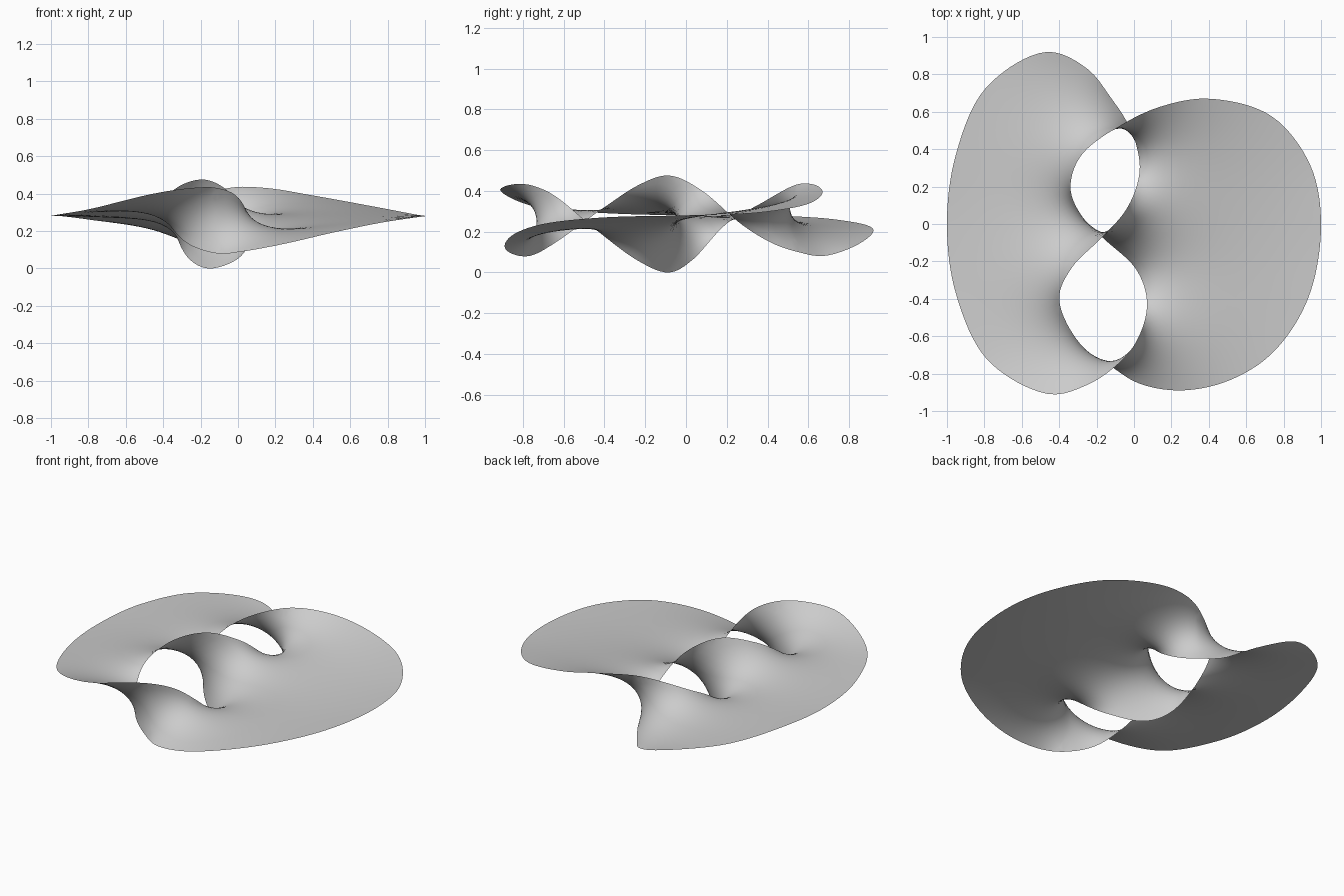
import bpy, bmesh
from mathutils import Vector

cube = bpy.data.objects.get("Cube")
if cube:
    bpy.data.objects.remove(cube, do_unlink=True)

# One closed knotted rim in six arcs; each arc ends where the next begins.
# Crossings: back, front and middle, each with a high and a low strand.
ARCS = {
    "left_outer": [(-.04, .55, .10), (-.12, .67, .08), (-.25, .83, .13), (-.47, .92, .21),
                   (-.79, .73, .26), (-.95, .38, .28), (-1, 0, .28), (-.95, -.38, .29),
                   (-.78, -.73, .32), (-.45, -.91, .40), (-.25, -.86, .43)],
    "front_hole_right": [(-.11, -.77, .43), (0, -.65, .38), (.07, -.43, .2), (.01, -.24, .06)],
    "back_hole_left": [(-.16, -.08, 0), (-.27, .03, .06), (-.34, .2, .24), (-.28, .37, .34)],
    "right_outer": [(-.05, .54, .43), (.15, .63, .43), (.4, .67, .39), (.73, .58, .33),
                    (.94, .32, .29), (1, 0, .28), (.93, -.4, .27), (.74, -.69, .24),
                    (.5, -.84, .19), (.24, -.89, .13), (.02, -.85, .09)],
    "front_hole_left": [(-.11, -.77, .08), (-.28, -.65, .14), (-.4, -.4, .32), (-.33, -.23, .43)],
    "back_hole_right": [(-.18, -.08, .475), (-.04, .08, .4), (.03, .28, .23), (.01, .43, .14)],
}
BAND, HOLE, ACROSS = 8, 26, 18
SPAN = 3 * BAND + 2 * HOLE


def spline(p0, p1, p2, p3, s):
    """Centripetal spline point between p1 and p2."""
    t0 = 0
    t1 = t0 + (p1 - p0).length ** .5
    t2 = t1 + (p2 - p1).length ** .5
    t3 = t2 + (p3 - p2).length ** .5
    t = t1 + (t2 - t1) * s
    mix = lambda a, b, ta, tb: a.lerp(b, (t - ta) / (tb - ta))
    a, b, c = mix(p0, p1, t0, t1), mix(p1, p2, t1, t2), mix(p2, p3, t2, t3)
    return mix(mix(a, b, t0, t2), mix(b, c, t1, t3), t1, t2)


def resample(points, count):
    """Evenly spaced points along a polyline."""
    lengths = [0]
    for a, b in zip(points, points[1:]):
        lengths.append(lengths[-1] + (b - a).length)
    result, j = [], 0
    for i in range(count + 1):
        d = lengths[-1] * i / count
        while j < len(points) - 2 and lengths[j + 1] < d:
            j += 1
        result.append(points[j].lerp(points[j + 1], (d - lengths[j]) / (lengths[j + 1] - lengths[j])))
    return result


# Smooth the rim and cut it back into its arcs
loop = [Vector(p) for arc in ARCS.values() for p in arc]
rim, start = {}, 0
for name, arc in ARCS.items():
    dense = []
    for k in range(start, start + len(arc)):
        quad = [loop[(k + o) % len(loop)] for o in (-1, 0, 1, 2)]
        dense += [spline(*quad, s / 12) for s in range(12)]
    start += len(arc)
    dense.append(loop[start % len(loop)])
    rim[name] = resample(dense, SPAN if "outer" in name else HOLE)


def inner_edge(front_hole, back_hole, first, last):
    """Front band, hole edge, middle band, hole edge, back band, from front to back."""
    pieces = [[first, front_hole[0]], front_hole, [front_hole[-1], back_hole[0]],
              back_hole, [back_hole[-1], last]]
    path = [first]
    for piece in pieces:
        path += resample(piece, BAND if len(piece) == 2 else HOLE)[1:]
    return path


# Each sheet spans from its outer rim to the bands and hole edges
left_outer = rim["left_outer"][::-1]
right_outer = rim["right_outer"][::-1]
left_inner = inner_edge(rim["front_hole_left"], rim["back_hole_left"], left_outer[0], left_outer[-1])
right_inner = inner_edge(rim["front_hole_right"], rim["back_hole_right"][::1], right_outer[0], right_outer[-1])

bm = bmesh.new()
for outer, inner in ((left_outer, left_inner), (right_outer, right_inner)):
    grid = [[bm.verts.new(a.lerp(b, j / ACROSS)) for j in range(ACROSS + 1)]
            for a, b in zip(outer, inner)]
    for r0, r1 in zip(grid, grid[1:]):
        for j in range(ACROSS):
            bm.faces.new((r0[j], r0[j + 1], r1[j + 1], r1[j]))
bmesh.ops.remove_doubles(bm, verts=bm.verts, dist=.00002)
bmesh.ops.triangulate(bm, faces=bm.faces)
bm.verts.index_update()

# Relax the inside into a taut film while the rim stays put
pos = [v.co.copy() for v in bm.verts]
free = [v for v in bm.verts if not v.is_boundary]


def relax(links, rounds, rate):
    for _ in range(rounds):
        for i, near in links:
            target = Vector()
            for j, w in near:
                target += pos[j] * w
            pos[i] += (target - pos[i]) * rate


def weight(edge):
    """Film tension of an edge from the two angles facing it."""
    a, b = (v.index for v in edge.verts)
    total = 0
    for face in edge.link_faces:
        c = next(v.index for v in face.verts if v not in edge.verts)
        u, v = pos[a] - pos[c], pos[b] - pos[c]
        total += u.dot(v) / max(u.cross(v).length, 1e-9)
    return min(max(total, .03), 20)


def links_for(func):
    links = []
    for v in free:
        near = [(e.other_vert(v).index, func(e)) for e in v.link_edges]
        total = sum(w for _, w in near)
        links.append((v.index, [(j, w / total) for j, w in near]))
    return links


relax(links_for(lambda e: 1), 200, 1.6)
for _ in range(6):
    relax(links_for(weight), 50, 1.4)
for v in bm.verts:
    v.co = pos[v.index]
bmesh.ops.recalc_face_normals(bm, faces=bm.faces)

mesh = bpy.data.meshes.new("twisted_film")
bm.to_mesh(mesh)
bm.free()
film = bpy.data.objects.new("twisted_film", mesh)
bpy.context.collection.objects.link(film)

# Plain grey, smooth shaded
grey = bpy.data.materials.new("light_grey")
grey.use_nodes = True
grey.diffuse_color = (.6, .6, .6, 1)
grey.node_tree.nodes["Principled BSDF"].inputs["Base Color"].default_value = (.6, .6, .6, 1)
mesh.materials.append(grey)
for p in mesh.polygons:
    p.use_smooth = True
